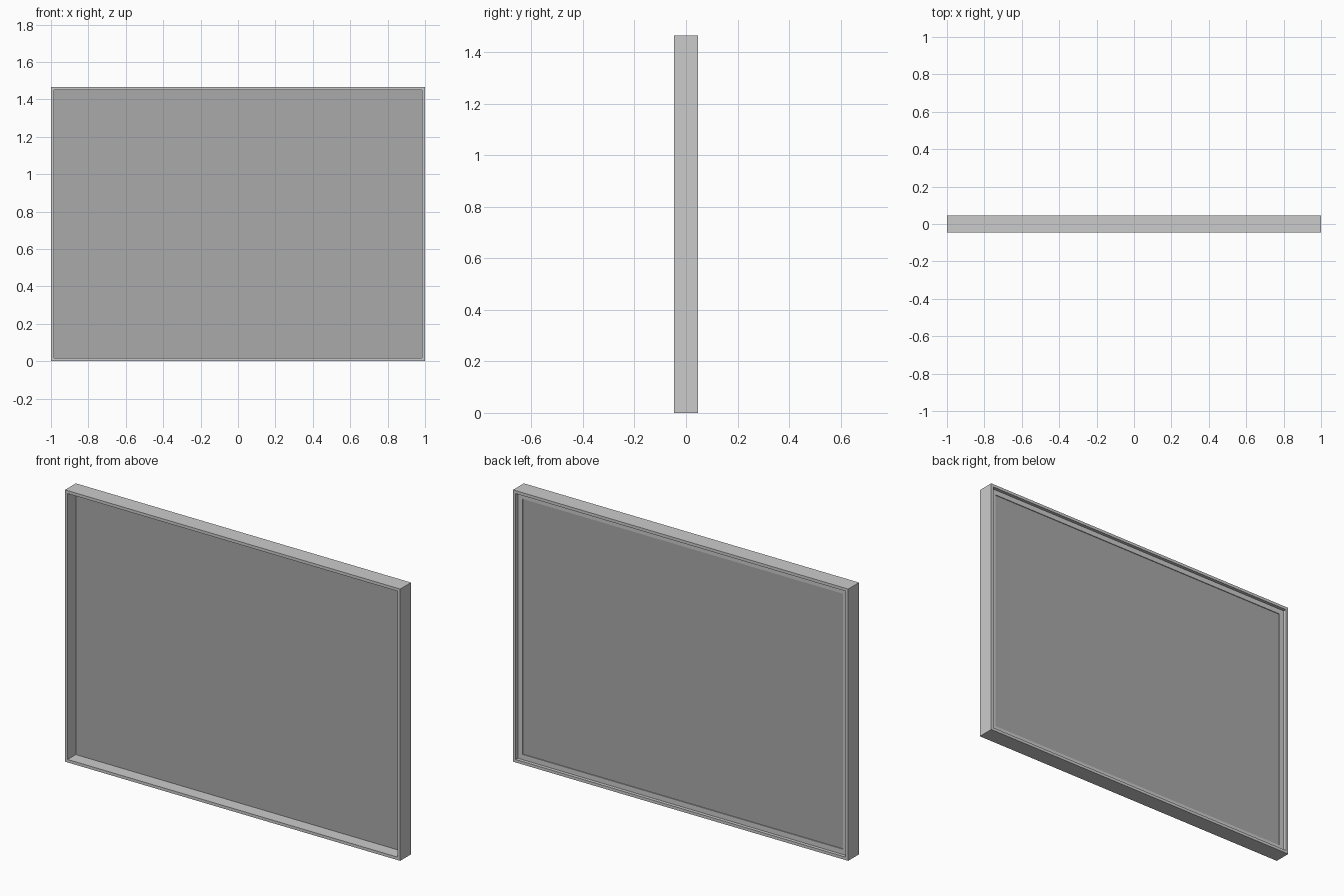
import bpy, bmesh

if "Cube" in bpy.data.objects:
    bpy.data.objects.remove(bpy.data.objects["Cube"])

W, H = 2.0, 1.466          # overall width and height
Y0, Y1 = -0.046, 0.046     # front and back of the frame
RIM = 0.016                # rim thickness
LEDGE = 0.044              # reach of the inner ledge from the outer edge
PANEL_Y = 0.023


def add_object(name, bm):
    bmesh.ops.recalc_face_normals(bm, faces=bm.faces)
    mesh = bpy.data.meshes.new(name)
    bm.to_mesh(mesh)
    bm.free()
    ob = bpy.data.objects.new(name, mesh)
    bpy.context.collection.objects.link(ob)
    return ob


def rect_loop(bm, inset, y):
    x, z0, z1 = W / 2 - inset, inset, H - inset
    return [bm.verts.new(p) for p in ((-x, y, z0), (x, y, z0), (x, y, z1), (-x, y, z1))]


def sweep_frame(name, profile):
    """Sweep a closed (inset, y) profile around the rectangle with mitred corners."""
    bm = bmesh.new()
    loops = [rect_loop(bm, i, y) for i, y in profile]
    for a, b in zip(loops, loops[1:] + loops[:1]):
        for k in range(4):
            n = (k + 1) % 4
            bm.faces.new((a[k], a[n], b[n], b[k]))
    return add_object(name, bm)


# Frame: full-depth rim with a thin ledge that carries the panel
sweep_frame("frame", [
    (0, Y0), (RIM, Y0),
    (RIM, PANEL_Y + 0.0005), (LEDGE, PANEL_Y + 0.0005),
    (LEDGE, PANEL_Y + 0.005), (RIM, PANEL_Y + 0.005),
    (RIM, Y1), (0, Y1),
])

# Panel: flat sheet resting against the front of the ledge
bm = bmesh.new()
bm.faces.new(rect_loop(bm, RIM, PANEL_Y))
panel = add_object("panel", bm)
mat = bpy.data.materials.new("panel_grey")
mat.diffuse_color = (0.4, 0.4, 0.4, 1)
mat.use_nodes = True
mat.node_tree.nodes["Principled BSDF"].inputs["Base Color"].default_value = mat.diffuse_color
panel.data.materials.append(mat)
